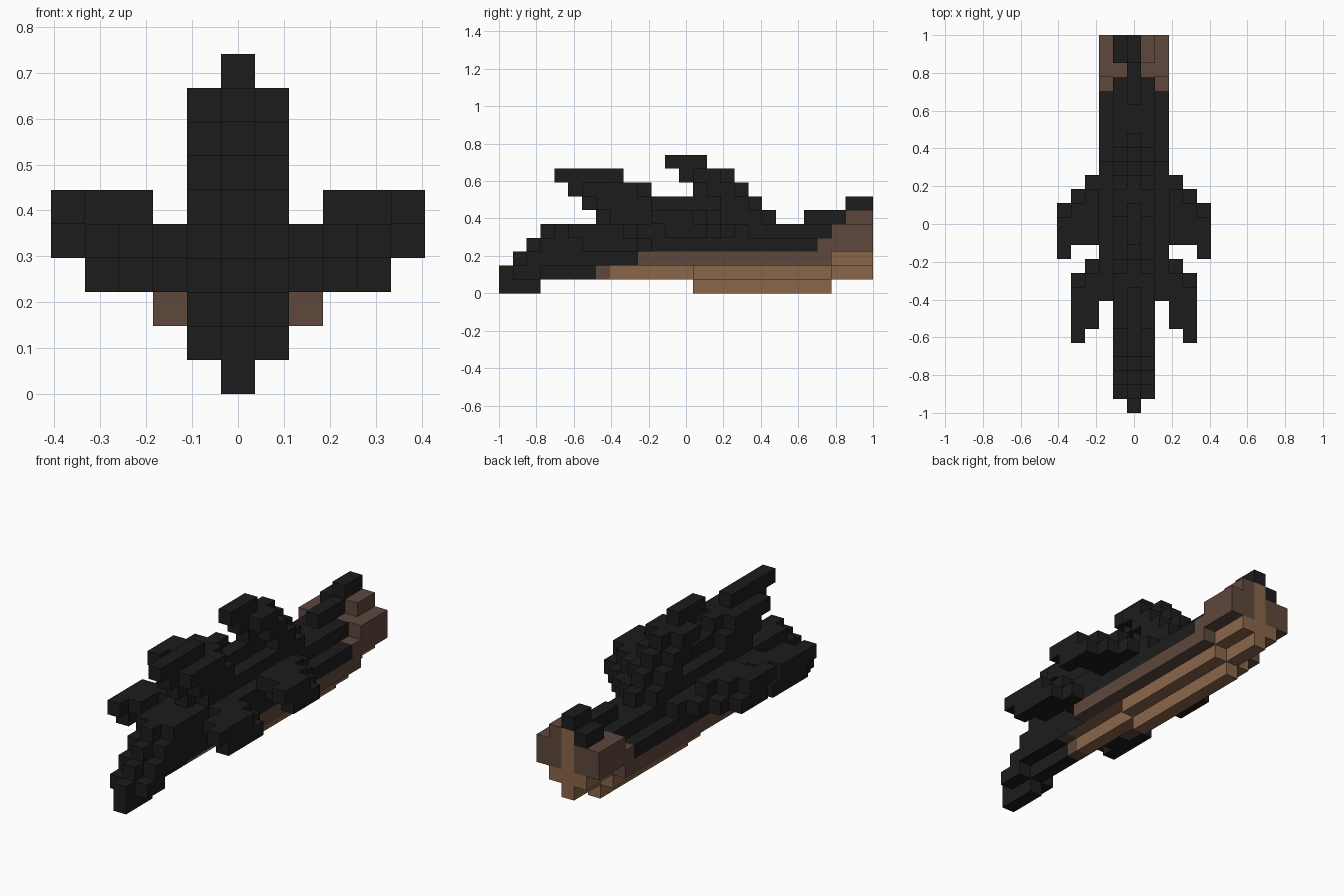
import bpy, bmesh

if "Cube" in bpy.data.objects:
    bpy.data.objects.remove(bpy.data.objects["Cube"], do_unlink=True)

S = 2 / 27  # block size
TAIL = 26   # last block along the length


def make_material(name, colour):
    m = bpy.data.materials.new(name)
    m.use_nodes = True
    m.diffuse_color = (*colour, 1)
    m.node_tree.nodes["Principled BSDF"].inputs["Base Color"].default_value = (*colour, 1)
    return m


DARK, BROWN, TAN = range(3)
MATERIALS = [make_material("charcoal", (0.0115, 0.0115, 0.0115)),
             make_material("dark_brown", (0.112, 0.065, 0.046)),
             make_material("tan_brown", (0.255, 0.134, 0.069))]


def row(column, layer, first, last):
    """A run of blocks along the length, mirrored to both sides."""
    return {(x, y, layer) for x in (column, -column) for y in range(first, last + 1)}


def stairs(column, layer, first, last, steps, shift_first, shift_last):
    """Stacked rows whose ends shift with each layer."""
    return set().union(*(row(column, layer + i, first + i * shift_first, last + i * shift_last)
                         for i in range(steps)))


def hull():
    nose = row(0, 0, 0, 2) | row(1, 1, 1, 2)
    deck = stairs(0, 1, 0, TAIL, 4, 1, 0) | stairs(1, 2, 2, TAIL, 3, 1, 0)
    flanks = row(1, 1, 14, 23) | row(2, 2, 10, 23) | row(2, 3, 9, TAIL) | row(2, 4, 8, 17)
    return nose | deck | flanks | row(2, 4, 24, TAIL)


def front_wings():
    return set().union(*(stairs(3 + i, 3, 7 - i, 10 - i, 2, -1, -1) for i in range(2)))


def rear_wings():
    return set().union(*(stairs(3 + i, 4, 13 - i // 2, 16 - i, 2, -1, -1) for i in range(3)))


PARTS = {
    "hull": hull(),
    "keel": row(0, 0, 14, 23),
    "tail_crest": row(0, 5, 22, TAIL) | row(1, 5, 25, TAIL) | row(0, 6, 25, TAIL),
    "spine": stairs(0, 5, 7, 19, 2, -1, -1) | row(1, 5, 8, 18),
    "front_fin": stairs(0, 7, 5, 10, 2, -1, -2) | stairs(1, 6, 7, 10, 2, -1, -1),
    "rear_fin": stairs(0, 7, 14, 17, 2, -1, -1) | row(0, 9, 12, 14)
                | stairs(1, 6, 16, 17, 3, -1, -1),
    "front_wings": front_wings(),
    "rear_wings": rear_wings(),
}


def face_colour(part, block, axis, sign):
    """Charcoal top, brown flanks, tan belly and tail stripe."""
    x, y, z = block
    tail_stripe = axis == 1 and sign > 0 and x == 0
    if part == "keel":
        return TAN
    if part == "tail_crest":
        if tail_stripe and z == 5:
            return TAN
        return BROWN if x == 1 else DARK
    if part != "hull" or z == 0:
        return DARK
    if z == 1:
        return DARK if y < 7 else BROWN if y < 8 else TAN
    if z == 2:
        if axis == 2 and abs(x) == 1:
            return DARK if y < 7 else BROWN if y < 8 else TAN
        return DARK if y < 10 else BROWN if y < 24 else TAN
    if tail_stripe:
        return TAN
    return BROWN if y >= (23 if z == 3 else 24) else DARK


SOLID = set().union(*PARTS.values())

# Build each part from the exposed sides of its blocks
for name, blocks in PARTS.items():
    bm = bmesh.new()
    for block in sorted(blocks):
        for axis in range(3):
            for sign in (-1, 1):
                neighbour = list(block)
                neighbour[axis] += sign
                if tuple(neighbour) in SOLID:
                    continue
                verts = []
                for cu, cv in ((-1, -1), (1, -1), (1, 1), (-1, 1))[::sign]:
                    p = [block[0], block[1] - TAIL / 2, block[2] + 0.5]
                    p[axis] += sign / 2
                    p[(axis + 1) % 3] += cu / 2
                    p[(axis + 2) % 3] += cv / 2
                    verts.append(bm.verts.new([c * S for c in p]))
                bm.faces.new(verts).material_index = face_colour(name, block, axis, sign)
    bmesh.ops.remove_doubles(bm, verts=bm.verts, dist=0.001)
    mesh = bpy.data.meshes.new(name)
    bm.to_mesh(mesh)
    bm.free()
    for m in MATERIALS:
        mesh.materials.append(m)
    bpy.context.collection.objects.link(bpy.data.objects.new(name, mesh))
